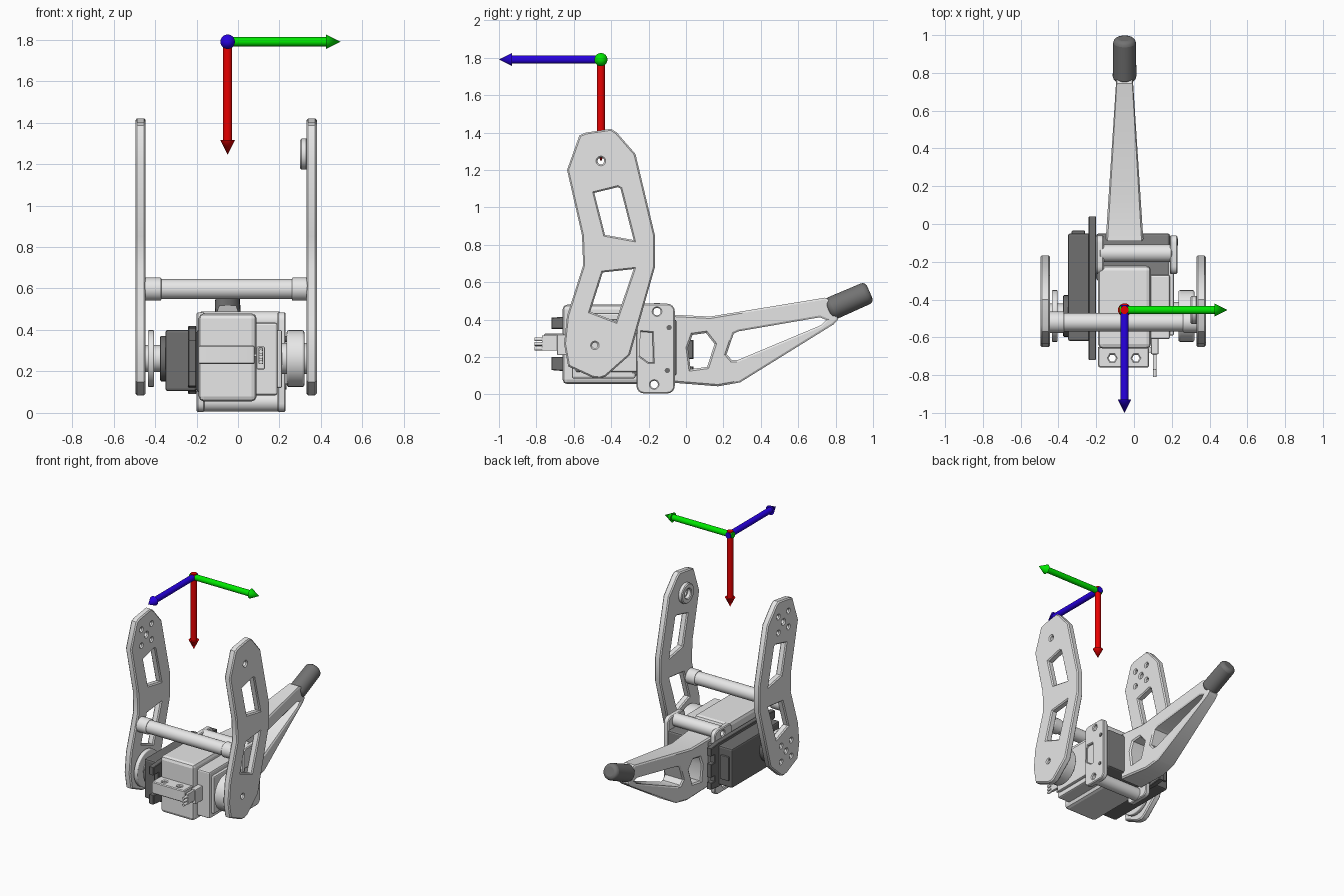
import bpy, math
from mathutils import Vector, Matrix

if "Cube" in bpy.data.objects:
    bpy.data.objects.remove(bpy.data.objects["Cube"])


def material(name, r, g, b):
    m = bpy.data.materials.new(name)
    m.use_nodes = True
    m.diffuse_color = (r, g, b, 1)
    m.node_tree.nodes["Principled BSDF"].inputs["Base Color"].default_value = (r, g, b, 1)
    return m


LIGHT = material("light grey plastic", .86, .86, .86)
MID = material("mid grey casing", .22, .22, .22)
DARK = material("dark grey casing", .16, .16, .16)
GRIP = material("charcoal grip", .17, .17, .17)
RED = material("red", .8, 0, 0)
GREEN = material("green", 0, .8, 0)
BLUE = material("blue", .02, 0, .75)


def finish(ob, name, mat, smooth=True):
    ob.name = name
    ob.data.materials.clear()
    ob.data.materials.append(mat)
    if smooth:
        bpy.ops.object.shade_smooth_by_angle(angle=math.radians(35))
    return ob


def box(name, x, y, z, mat, bevel=.012):
    bpy.ops.mesh.primitive_cube_add(size=1)
    ob = bpy.context.object
    lo, hi = Vector((x[0], y[0], z[0])), Vector((x[1], y[1], z[1]))
    ob.data.transform(Matrix.Translation((lo + hi) / 2) @ Matrix.Diagonal((*(hi - lo), 1)))
    mod = ob.modifiers.new("edges", 'BEVEL')
    mod.width, mod.segments = bevel, 2
    return finish(ob, name, mat, False)


def rod(name, a, b, r, mat, r2=None, bevel=0):
    a, b = Vector(a), Vector(b)
    bpy.ops.mesh.primitive_cone_add(vertices=32, radius1=r, radius2=r if r2 is None else r2,
                                    depth=(b - a).length)
    ob = bpy.context.object
    ob.data.transform(Matrix.Translation((a + b) / 2)
                      @ (b - a).to_track_quat('Z', 'Y').to_matrix().to_4x4())
    if bevel:
        mod = ob.modifiers.new("edges", 'BEVEL')
        mod.width, mod.segments, mod.limit_method = bevel, 3, 'ANGLE'
    return finish(ob, name, mat)


def circle(y, z, r, n=20):
    return [(y + r * math.cos(i * math.tau / n), z + r * math.sin(i * math.tau / n))
            for i in range(n)]


def rounded(y0, y1, z0, z1, r):
    pts = []
    for q, (y, z) in enumerate([(y1 - r, z1 - r), (y0 + r, z1 - r), (y0 + r, z0 + r), (y1 - r, z0 + r)]):
        for i in range(5):
            t = (q + i / 4) * math.pi / 2
            pts.append((y + r * math.cos(t), z + r * math.sin(t)))
    return pts


def plate(name, loops, x, mat, bevel=.006):
    """Flat part in the yz plane: the first loop is the outline, the rest are holes."""
    cu = bpy.data.curves.new(name, 'CURVE')
    cu.dimensions, cu.fill_mode = '2D', 'BOTH'
    for loop in loops:
        sp = cu.splines.new('POLY')
        sp.points.add(len(loop) - 1)
        sp.use_cyclic_u = True
        for p, (y, z) in zip(sp.points, loop):
            p.co = (y, z, 0, 1)
    cu.extrude = (x[1] - x[0]) / 2 - bevel
    cu.bevel_depth, cu.bevel_resolution, cu.offset = bevel, 0, -bevel
    ob = bpy.data.objects.new(name, cu)
    bpy.context.collection.objects.link(ob)
    bpy.ops.object.select_all(action='DESELECT')
    ob.select_set(True)
    bpy.context.view_layer.objects.active = ob
    bpy.ops.object.convert(target='MESH')
    ob = bpy.context.object
    ob.data.transform(Matrix(((0, 0, 1, (x[0] + x[1]) / 2), (1, 0, 0, 0), (0, 1, 0, 0), (0, 0, 0, 1))))
    return finish(ob, name, mat)


# Fork arms: bent plates with two windows
outline = [(-.57, 1.385), (-.535, 1.4), (-.4, 1.42), (-.37, 1.4), (-.27, 1.285), (-.166, .85),
           (-.166, .68), (-.3, .21), (-.43, .095), (-.46, .085), (-.5, .09), (-.63, .15),
           (-.652, .27), (-.636, .42), (-.55, .69), (-.556, .85), (-.636, 1.2)]
windows = [[(-.49, 1.077), (-.365, 1.108), (-.35, 1.1), (-.28, .825), (-.433, .853)],
           [(-.445, .652), (-.28, .67), (-.375, .39), (-.512, .442)]]
top, axle = (-.455, 1.248), (-.487, .262)
centre_holes = [circle(*top, .018), circle(*axle, .015)]
screw_holes = [circle(c[0] + .085 * math.cos(t), c[1] + .085 * math.sin(t), .014, 12)
               for c in (top, axle) for t in [math.pi / 4 + k * math.pi / 2 for k in range(4)]]
plate("left_arm", [outline] + windows + centre_holes, (.33, .38), LIGHT, .008)
plate("right_arm", [outline] + windows + centre_holes + screw_holes, (-.495, -.445), LIGHT, .008)
plate("bearing_boss", [circle(*top, .075, 28), circle(*top, .036)], (.3, .335), LIGHT)

# Cross bar with end collars
bar = (-.52, .597)
rod("cross_bar", (-.45, *bar), (.335, *bar), .048, LIGHT)
rod("right_collar", (-.45, *bar), (-.37, *bar), .056, LIGHT, bevel=.006)
rod("left_collar", (.26, *bar), (.335, *bar), .056, LIGHT, bevel=.006)

# Pivot discs
rod("right_horn", (-.435, *axle), (-.405, *axle), .137, LIGHT, bevel=.006)
rod("right_hub", (-.45, *axle), (-.34, *axle), .065, LIGHT)
rod("left_disc", (.235, *axle), (.32, *axle), .137, LIGHT, bevel=.01)
rod("left_hub", (.18, *axle), (.335, *axle), .075, LIGHT)

# Servo casing
box("servo_casing", (-.35, -.2), (-.62, -.05), (.105, .4), DARK)
box("servo_rear", (-.2, .19), (-.3, -.05), (.1, .4), MID)
rod("servo_gear_boss", (-.375, *axle), (-.34, *axle), .11, DARK, bevel=.006)
box("servo_back_panel", (-.33, -.26), (-.06, -.035), (.16, .34), DARK, .005)
flange = [(-.6, .12), (-.72, .13), (-.72, .2), (-.66, .2), (-.66, .35), (-.72, .35), (-.72, .41),
          (-.6, .42), (-.05, .42), (.04, .41), (.04, .35), (0, .35), (0, .29), (.04, .29),
          (.04, .19), (0, .19), (0, .15), (.04, .15), (.04, .1), (-.05, .09)]
plate("servo_flange", [flange], (-.24, -.2), DARK, .004)

# Front housing with side steps
box("front_housing", (-.19, .09), (-.66, -.22), (.055, .48), LIGHT, .025)
box("housing_step", (.08, .19), (-.61, -.27), (.085, .435), LIGHT, .01)
box("housing_side", (.18, .212), (-.59, -.16), (.12, .4), LIGHT, .008)
box("front_rib", (-.19, .09), (-.68, -.65), (.27, .285), LIGHT, .003)

# Ledge with two holes, laid flat by cycling the axes
ledge = plate("front_ledge", [rounded(-.19, .08, -.76, -.65, .012)]
              + [circle(x, -.71, .02, 6) for x in (-.115, .01)], (.235, .325), LIGHT)
ledge.data.transform(Matrix(((0, 1, 0, 0), (0, 0, 1, 0), (1, 0, 0, 0), (0, 0, 0, 1))))

# Connector
box("connector", (.09, .13), (-.69, -.55), (.21, .32), LIGHT, .006)
for z in (.245, .27, .295):
    rod("connector_pin", (.11, -.81, z), (.11, -.66, z), .01, LIGHT)
box("connector_wall", (.1, .12), (-.77, -.6), (.235, .315), LIGHT, .003)

# Side plates joined by hollow standoffs
posts = [(-.155, .443), (-.17, .053)]
side = rounded(-.265, -.06, .005, .485, .04)
slot = [(-.255, .32), (-.24, .335), (-.18, .33), (-.175, .17), (-.2, .17), (-.255, .21)]
post_holes = [circle(*p, .02) for p in posts]
for name, x in (("left_side_plate", (.19, .23)), ("right_side_plate", (-.2, -.16))):
    plate(name, [side, slot] + post_holes, x, LIGHT)
for p in posts:
    plate("standoff", [circle(*p, .047, 28), circle(*p, .02)], (-.18, .2), LIGHT, .003)
for p in ((-.09, .357), (-.1, .128)):
    rod("plate_screw", (.225, *p), (.234, *p), .014, DARK)

# Trigger lever: tapering frame with two windows and a grip
lever = [(-.09, .427), (.128, .416), (.743, .517), (.775, .5), (.813, .4), (.79, .375),
         (.289, .064), (.171, .043), (-.09, .064)]
long_window = [(.217, .215), (.255, .325), (.28, .337), (.715, .412), (.75, .398), (.722, .37),
               (.278, .184), (.245, .183)]
hex_window = [(.01, .25), (.035, .318), (.107, .328), (.153, .27), (.113, .147), (.025, .135)]
ob = plate("trigger_lever", [lever, long_window, hex_window], (-.1, .1), LIGHT, .01)
for v in ob.data.vertices:
    v.co.x = v.co.x * (1 - .57 * (v.co.y + .09) / .87) - .05
rod("grip", (-.05, .76, .451), (-.05, .982, .548), .063, GRIP, .06, bevel=.025)

# Axis arrows
origin = Vector((-.05, -.455, 1.79))
for name, mat, d in (("red", RED, (0, 0, -1)), ("green", GREEN, (1, 0, 0)), ("blue", BLUE, (0, -1, 0))):
    d = Vector(d)
    rod(name + "_arrow_shaft", origin - d * .027, origin + d * .48, .022, mat)
    rod(name + "_arrow_tip", origin + d * .475, origin + d * .545, .035, mat, 0)
bpy.ops.mesh.primitive_uv_sphere_add(segments=24, ring_count=12, radius=.026, location=origin)
finish(bpy.context.object, "axis_origin", LIGHT)
